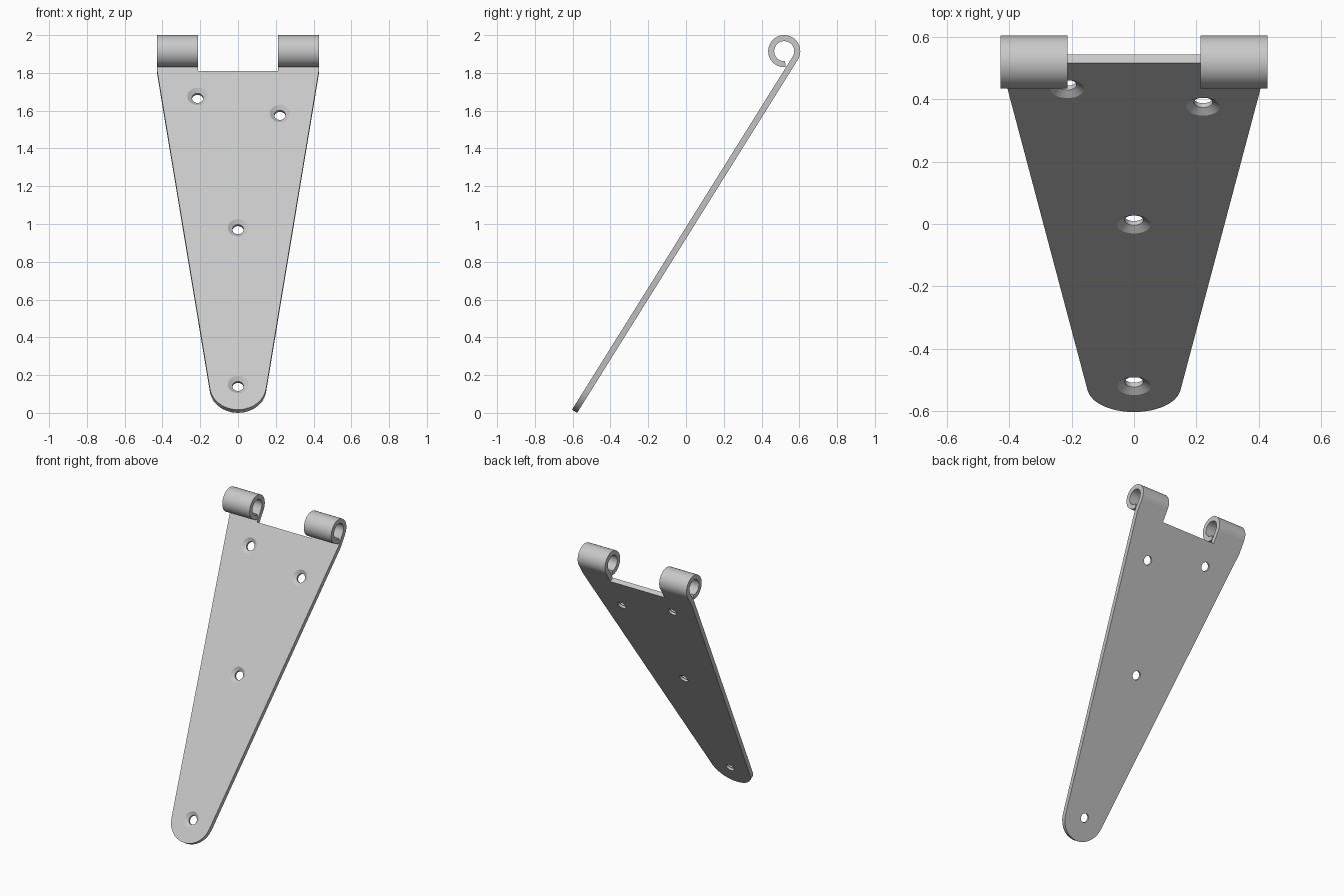
import bpy, bmesh, math
from mathutils import Matrix

cube = bpy.data.objects.get("Cube")
if cube:
    bpy.data.objects.remove(cube)

TILT = math.radians(58)
THICK, CURL_R, TIP_R = 0.032, 0.085, 0.15
HALF_W, NOTCH_W, NOTCH_Y = 0.428, 0.213, -0.09
ROOT = (0, 0.52 + CURL_R * math.sin(TILT), 1.915 - CURL_R * math.cos(TILT))
TIP_Y = TIP_R - ROOT[2] / math.sin(TILT)
HOLES = [(-0.214, 1.675), (0.222, 1.585), (0, 0.98), (0, 0.15)]  # x, height

steel = bpy.data.materials.new("brushed steel grey")
steel.use_nodes = True
GREY = (0.58, 0.58, 0.58, 1)
steel.diffuse_color = GREY
steel.node_tree.nodes["Principled BSDF"].inputs["Base Color"].default_value = GREY


def mesh_object(name, bm):
    bmesh.ops.recalc_face_normals(bm, faces=bm.faces)
    mesh = bpy.data.meshes.new(name)
    bm.to_mesh(mesh)
    bm.free()
    mesh.materials.append(steel)
    obj = bpy.data.objects.new(name, mesh)
    bpy.context.collection.objects.link(obj)
    return obj


# Flat outline: rounded tip tangent to the tapered sides, two tabs at the top
dy = NOTCH_Y - TIP_Y
tangent = math.atan2(dy, HALF_W) - math.acos(TIP_R / math.hypot(HALF_W, dy))
steps = 14
outline = []
for i in range(steps + 1):
    a = -math.pi - tangent + (math.pi + 2 * tangent) * i / steps
    outline.append((TIP_R * math.cos(a), TIP_Y + TIP_R * math.sin(a)))
right = [(HALF_W, NOTCH_Y), (HALF_W, 0), (NOTCH_W, 0), (NOTCH_W, NOTCH_Y)]
outline += right + [(-x, y) for x, y in reversed(right)]

bm = bmesh.new()
base = bm.faces.new([bm.verts.new((x, y, 0)) for x, y in outline])
grown = bmesh.ops.extrude_face_region(bm, geom=[base], use_keep_orig=True)["geom"]
bmesh.ops.translate(bm, vec=(0, 0, THICK),
                    verts=[g for g in grown if isinstance(g, bmesh.types.BMVert)])
bmesh.ops.recalc_face_normals(bm, faces=bm.faces)

# Roll each tab end round into a hinge knuckle
ends = [f for f in bm.faces if all(abs(v.co.y) < 1e-5 for v in f.verts)]
for end in ends:
    bmesh.ops.spin(bm, geom=[end], cent=(0, 0, CURL_R), axis=(1, 0, 0),
                   angle=math.radians(307), steps=40, use_duplicate=False)
hinge = mesh_object("strap_hinge_leaf", bm)

# Countersunk screw holes, cut by revolved profiles
profile = [(0, -0.02), (0.03, -0.02), (0.03, THICK - 0.016),
           (0.054, THICK), (0.054, THICK + 0.01), (0, THICK + 0.01)]
bm = bmesh.new()
for x, height in HOLES:
    y = (height - ROOT[2] - THICK * math.cos(TILT)) / math.sin(TILT)
    verts = [bm.verts.new((x + r, y, z)) for r, z in profile]
    edges = [bm.edges.new(pair) for pair in zip(verts, verts[1:])]
    bmesh.ops.spin(bm, geom=verts + edges, cent=(x, y, 0), axis=(0, 0, 1),
                   angle=math.tau, steps=32)
bmesh.ops.remove_doubles(bm, verts=bm.verts, dist=1e-5)
cutter = mesh_object("screw_hole_cutter", bm)
cutter.hide_render = True

cut = hinge.modifiers.new("screw holes", "BOOLEAN")
cut.operation, cut.solver, cut.object = "DIFFERENCE", "EXACT", cutter
bpy.context.view_layer.objects.active = hinge
hinge.select_set(True)
bpy.ops.object.modifier_apply(modifier=cut.name)
bpy.data.objects.remove(cutter)

# Lean the leaf back into place and smooth the rolled surfaces
hinge.data.transform(Matrix.Translation(ROOT) @ Matrix.Rotation(TILT, 4, "X"))
bpy.ops.object.shade_smooth_by_angle(angle=math.radians(30))
